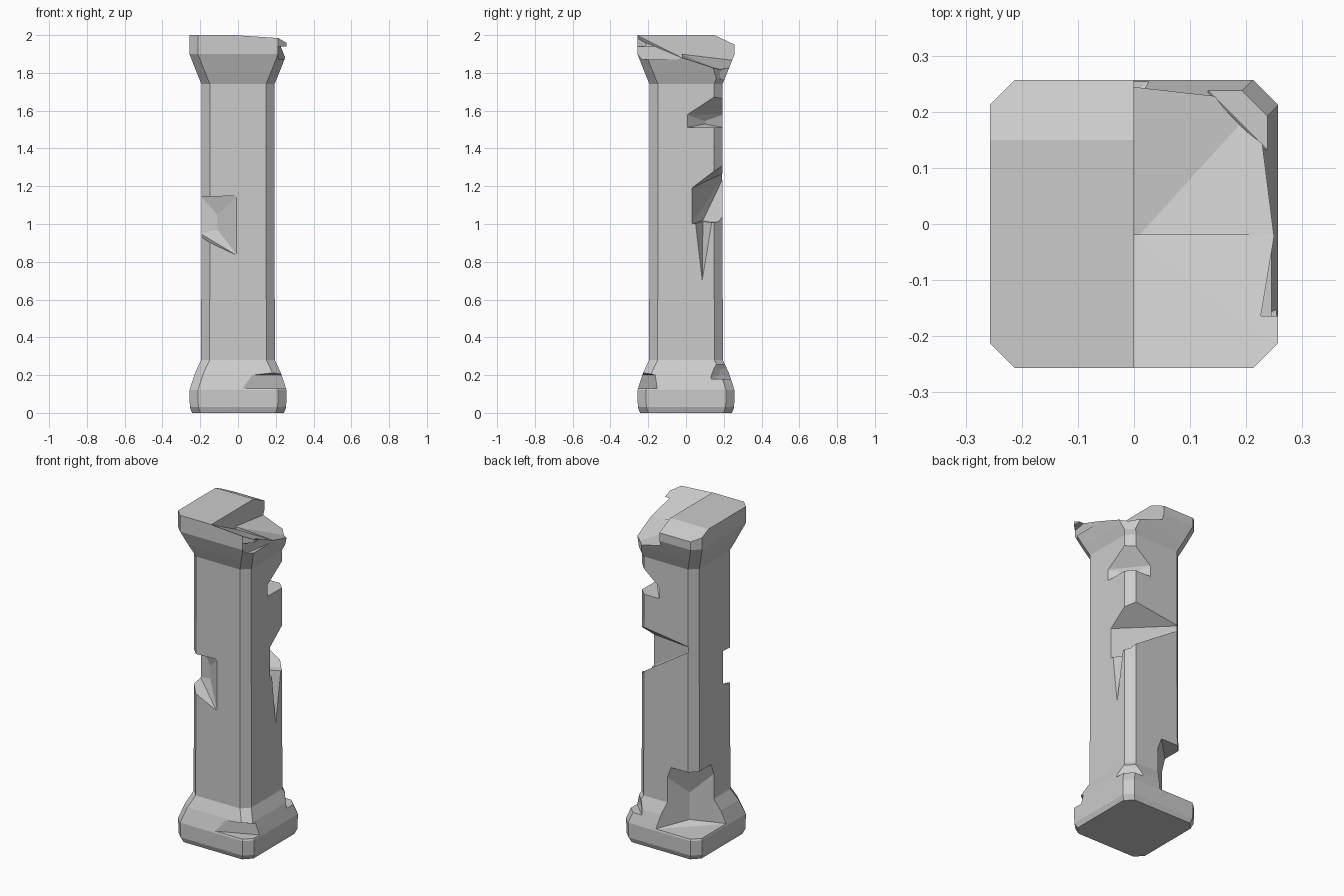
import bpy, bmesh

if "Cube" in bpy.data.objects:
    bpy.data.objects.remove(bpy.data.objects["Cube"])

SHAFT, FOOT, CHAMFER = .2, .26, .045


def finish(name, bm):
    bmesh.ops.recalc_face_normals(bm, faces=bm.faces)
    me = bpy.data.meshes.new(name)
    bm.to_mesh(me)
    bm.free()
    ob = bpy.data.objects.new(name, me)
    bpy.context.collection.objects.link(ob)
    return ob


def chamfered_square(bm, h, z):
    k = h - CHAMFER
    quarter = [(h, -k), (h, k)]
    pts = []
    for _ in range(4):
        pts += quarter
        quarter = [(-y, x) for x, y in quarter]
    return [bm.verts.new((x, y, z)) for x, y in pts]


def bite(target, name, pts):
    """Chip the convex hull of a few points out of the stone."""
    bm = bmesh.new()
    for p in pts:
        bm.verts.new(p)
    bmesh.ops.convex_hull(bm, input=bm.verts[:])
    loose = [v for v in bm.verts if not v.link_faces]
    bmesh.ops.delete(bm, geom=loose, context='VERTS')
    cutter = finish(name, bm)
    cutter.hide_render = True
    mod = target.modifiers.new(name, 'BOOLEAN')
    mod.operation, mod.solver, mod.object = 'DIFFERENCE', 'EXACT', cutter
    dg = bpy.context.evaluated_depsgraph_get()
    me = bpy.data.meshes.new_from_object(target.evaluated_get(dg))
    target.modifiers.clear()
    target.data = me
    bpy.data.objects.remove(cutter)


def break_top(name, xs, ys, heights):
    """Remove everything above a sloping break; heights go row by row in y."""
    corners = [(x, y) for y in ys for x in xs]
    low = [(x, y, z) for (x, y), z in zip(corners, heights)]
    bite(pillar, name, low + [(x, y, 2.2) for x, y in corners])


def bite_corner(name, sx, sy, a, b, depth, z0, z1, lift, rise=0):
    """Knock a wedge off a corner: a, b reach along x and y,
    lift tilts its roof, rise shifts the floor at the end along x."""
    w = SHAFT if .28 < z0 < 1.74 else FOOT
    pts = [(w - depth, w - depth, (z0 + z1) / 2), (w - depth, w - depth, z0 + .02)]
    pts += [(w - a, w, z0 + rise), (w - a, w, max(z1, z0 + rise + .02))]
    for z, tilt in ((z0, 0), (z1, lift)):
        pts += [(w, w - b, z), (w + .1, w + .1, z + tilt)]
    bite(pillar, name, [(sx * x, sy * y, z) for x, y, z in pts])


# Pillar: base, shaft and capital from one profile (half width, z)
profile = [(.243, 0), (.255, .03), (.257, .12), (.228, .21), (.195, .28),
           (.193, 1.74), (.222, 1.81), (.257, 1.9), (.257, 2)]
bm = bmesh.new()
rings = [chamfered_square(bm, *p) for p in profile]
for lo, hi in zip(rings, rings[1:]):
    for i in range(8):
        j = (i + 1) % 8
        bm.faces.new((lo[i], lo[j], hi[j], hi[i]))
bm.faces.new(rings[0][::-1])
bm.faces.new(rings[-1])
pillar = finish("broken_pillar", bm)

# Broken top: right half sunk behind a raised front rim, left half nearly whole
break_top("top_back_right", (0, .3), (-.03, .3), (1.9, 1.88, 1.86, 1.77))
break_top("top_front_right", (0, .3), (-.26, -.02), (2, 1.98, 1.88, 1.88))
break_top("top_back_left", (-.3, .02), (.15, .3), (2, 2, 1.93, 1.93))

# Chipped corners of capital, shaft and base
bite_corner("capital_front_right", 1, -1, .05, .3, .03, 1.87, 1.94, 0)
bite_corner("capital_back_right", 1, 1, .14, .14, .08, 1.75, 1.86, 0)
bite_corner("shaft_upper", 1, 1, .16, .2, .1, 1.51, 1.58, .28)
bite_corner("shaft_middle", 1, 1, .37, .17, .11, 1, 1.19, .22, .25)
bite_corner("shaft_front_left", -1, -1, .2, .12, .09, .95, 1.15, -.02, -.12)
bite_corner("base_front_right", 1, -1, .25, .11, .07, .13, .2, .07)
bite_corner("base_back_left", -1, 1, .29, .29, .18, .13, .5, 0)
bite_corner("base_back_right", 1, 1, .15, .15, .08, .18, .27, 0)

# Long sliver split from the right face
bite(pillar, "shaft_sliver", [(.21, .02, 1.18), (.21, .085, .63), (.21, .15, 1.02), (.12, .09, 1.05)])
